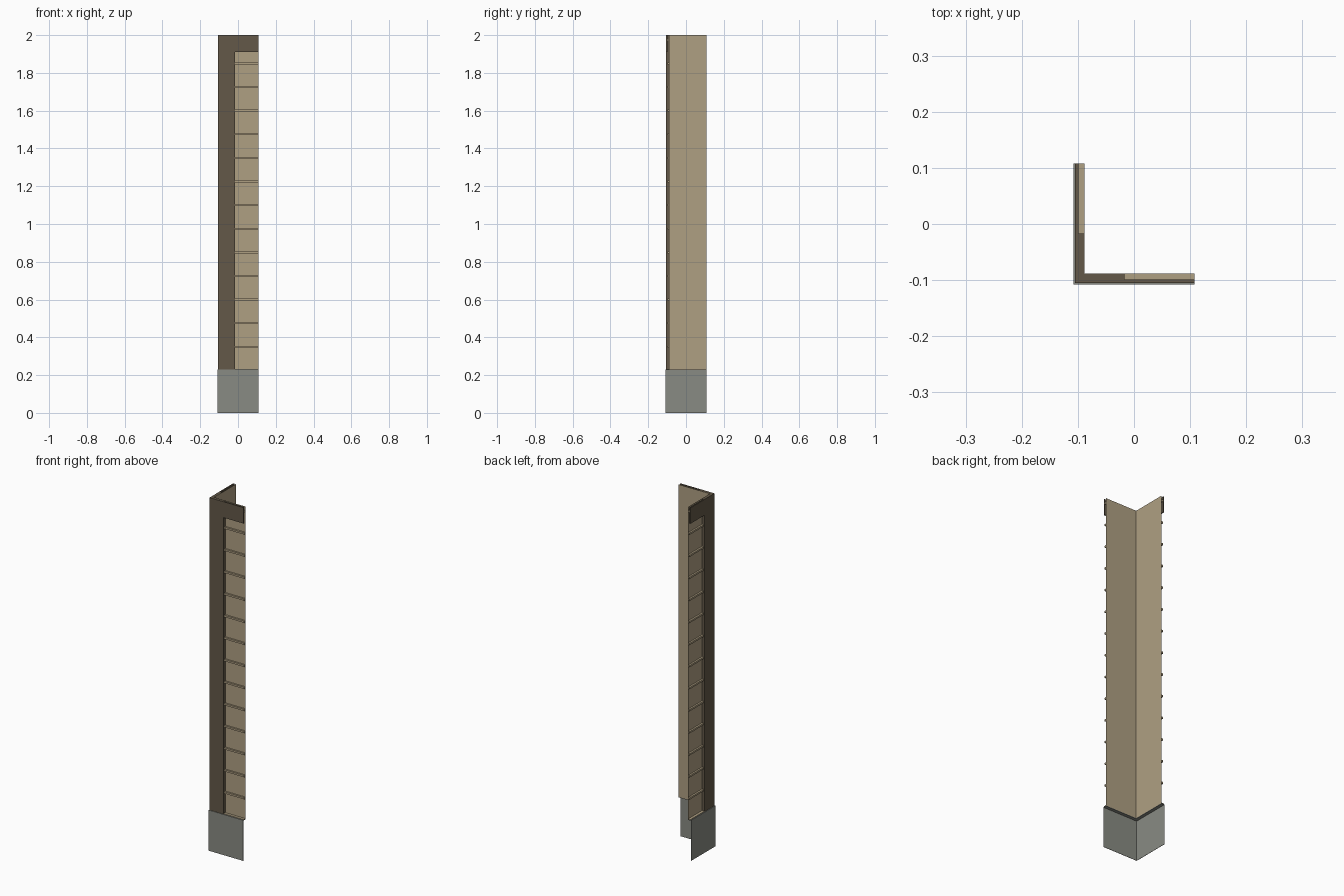
import bpy
import bmesh

cube = bpy.data.objects.get("Cube")
if cube:
    bpy.data.objects.remove(cube, do_unlink=True)


def material(name, rgb):
    m = bpy.data.materials.new(name)
    m.use_nodes = True
    m.diffuse_color = (*rgb, 1)
    m.node_tree.nodes["Principled BSDF"].inputs["Base Color"].default_value = (*rgb, 1)
    return m


TAN = material("tan siding", (0.43, 0.35, 0.225))
BROWN = material("dark brown trim", (0.125, 0.098, 0.065))
GRAY = material("gray stone", (0.25, 0.258, 0.227))

END = 0.108       # free end of both wings
POST_END = -0.017  # where the corner post stops
INNER = -0.088    # inside face of the wall
BASE_TOP = 0.23


def prism(name, outline, z0, z1, mat):
    """Extrude a flat outline from z0 up to z1."""
    bm = bmesh.new()
    face = bm.faces.new([bm.verts.new((x, y, z0)) for x, y in outline])
    top = bmesh.ops.extrude_face_region(bm, geom=[face])
    verts = [g for g in top["geom"] if isinstance(g, bmesh.types.BMVert)]
    bmesh.ops.translate(bm, verts=verts, vec=(0, 0, z1 - z0))
    bmesh.ops.recalc_face_normals(bm, faces=bm.faces)
    mesh = bpy.data.meshes.new(name)
    bm.to_mesh(mesh)
    bm.free()
    mesh.materials.append(mat)
    obj = bpy.data.objects.new(name, mesh)
    bpy.context.collection.objects.link(obj)
    return obj


def angle(name, outer, inner, end, z0, z1, mat):
    """L-shaped piece wrapping the corner."""
    outline = [(outer, outer), (end, outer), (end, inner),
               (inner, inner), (inner, end), (outer, end)]
    return prism(name, outline, z0, z1, mat)


def wing_pair(name, outer, inner, z0, z1, mat):
    """One board on the front wing and its mirror on the side wing."""
    board = [(POST_END, outer), (END, outer), (END, inner), (POST_END, inner)]
    prism("front_" + name, board, z0, z1, mat)
    prism("side_" + name, [(y, x) for x, y in board], z0, z1, mat)


# Stone base: thin outer skin with a ledge closing its top
angle("base_skin", -0.108, -0.1065, END, 0, BASE_TOP, GRAY)
angle("base_ledge", -0.1065, INNER, END, BASE_TOP - 0.003, BASE_TOP, GRAY)

# Corner post and wall sheet
angle("corner_post", -0.105, INNER - 0.001, POST_END, BASE_TOP, 2, BROWN)
angle("wall_sheet", INNER - 0.001, INNER, END, BASE_TOP, 2, TAN)

# Top trim boards and bottom sills
wing_pair("top_trim", -0.105, -0.099, 1.91, 2, BROWN)
wing_pair("sill", -0.104, INNER - 0.001, BASE_TOP, BASE_TOP + 0.003, TAN)

# Horizontal siding battens
for i in range(14):
    z = 0.35 + 0.125 * i
    wing_pair(f"batten_{i + 1}", -0.099, INNER - 0.001, z - 0.005, z + 0.005, TAN)
